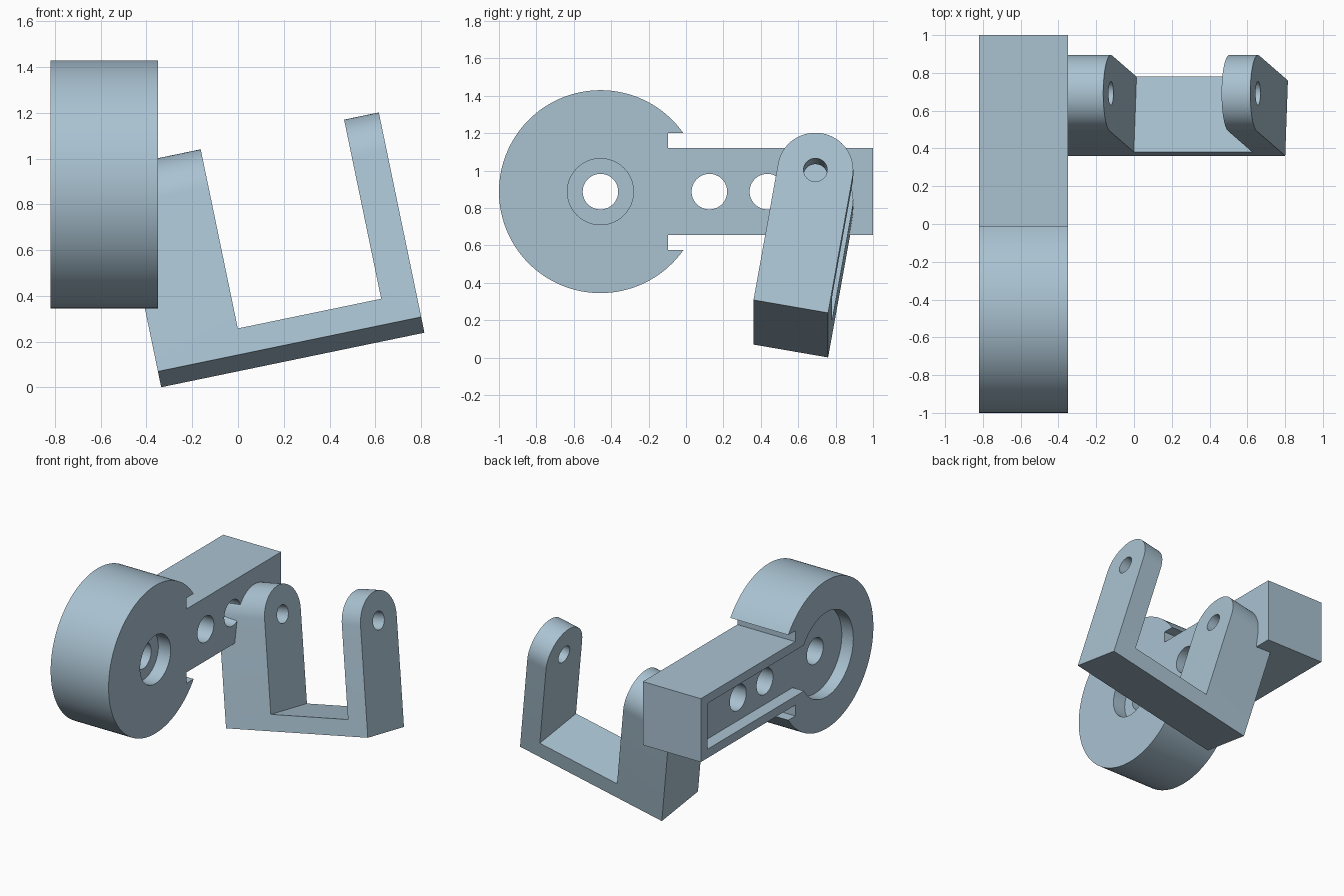
import bpy, bmesh
from math import sin, cos, asin, pi, radians
from mathutils import Matrix, Vector

if "Cube" in bpy.data.objects:
    bpy.data.objects.remove(bpy.data.objects["Cube"])

steel = bpy.data.materials.new("steel blue")
steel.diffuse_color = (0.40, 0.54, 0.64, 1)
steel.use_nodes = True
steel.node_tree.nodes["Principled BSDF"].inputs["Base Color"].default_value = steel.diffuse_color


def arc(cy, cz, r, a0, a1, n):
    """Points on an arc in the y-z plane, both ends included."""
    return [(cy + r * cos(a0 + (a1 - a0) * i / n), cz + r * sin(a0 + (a1 - a0) * i / n))
            for i in range(n + 1)]


def circle(cy, cz, r, n=48):
    return arc(cy, cz, r, 0, 2 * pi, n)[:-1]


def prism(name, outline, x0, x1):
    """Extrude a y-z outline along x."""
    bm = bmesh.new()
    face = bm.faces.new([bm.verts.new((x0, y, z)) for y, z in outline])
    ext = bmesh.ops.extrude_face_region(bm, geom=[face])["geom"]
    moved = [v for v in ext if isinstance(v, bmesh.types.BMVert)]
    bmesh.ops.translate(bm, verts=moved, vec=(x1 - x0, 0, 0))
    bmesh.ops.recalc_face_normals(bm, faces=bm.faces)
    mesh = bpy.data.meshes.new(name)
    bm.to_mesh(mesh)
    bm.free()
    mesh.materials.append(steel)
    ob = bpy.data.objects.new(name, mesh)
    bpy.context.collection.objects.link(ob)
    return ob


def cut(ob, outline, x0, x1):
    """Subtract an extruded outline from an object."""
    cutter = prism("cutter", outline, x0, x1)
    cutter.hide_render = True
    mod = ob.modifiers.new("cut", "BOOLEAN")
    mod.operation, mod.solver, mod.object = "DIFFERENCE", "EXACT", cutter
    bpy.context.view_layer.objects.active = ob
    bpy.ops.object.modifier_apply(modifier=mod.name)
    bpy.data.objects.remove(cutter)


def finish(ob):
    bpy.ops.object.select_all(action="DESELECT")
    ob.select_set(True)
    bpy.context.view_layer.objects.active = ob
    bpy.ops.object.shade_smooth_by_angle(angle=radians(30))


# Wheel-ended arm: notched disc and straight bar in one outline
X0, X1, CY, CZ, R = -0.82, -0.35, -0.4575, 0.8875, 0.5425
BAR, LIP, NOTCH = 0.2325, 0.3125, -0.095
t = asin(LIP / R)
outline = arc(CY, CZ, R, t, 2 * pi - t, 96)
outline += [(NOTCH, CZ - LIP), (NOTCH, CZ - BAR), (1, CZ - BAR),
            (1, CZ + BAR), (NOTCH, CZ + BAR), (NOTCH, CZ + LIP)]
arm = prism("wheel_arm", outline, X0, X1)

# Keyhole pocket on the outer side
PR, PH = 0.31, 0.168
t = asin(PH / PR)
pocket = arc(CY, CZ, PR, t, 2 * pi - t, 64) + [(0.92, CZ - PH), (0.92, CZ + PH)]
cut(arm, pocket, X0 - 0.1, X0 + 0.093)

# Counterbore on the inner side and three through holes
cut(arm, circle(CY, CZ, 0.177), X1 - 0.1, X1 + 0.1)
for y in (CY, 0.125, 0.435):
    cut(arm, circle(y, CZ, 0.095), X0 - 0.1, X1 + 0.1)
finish(arm)

# Tilted fork bracket: rounded block with a gap and a pin hole
L, D, C = 1.175, 0.405, 0.757
fork = prism("fork_bracket", [(0, 0), (D, 0)] + arc(D / 2, C, D / 2, 0, pi, 32), 0, L)
cut(fork, [(-0.1, 0.115), (D + 0.1, 0.115), (D + 0.1, 1.2), (-0.1, 1.2)], 0.38, L - 0.155)
cut(fork, circle(D / 2, C, 0.0635, 32), -0.1, L + 0.1)
tilt = Matrix.Rotation(radians(-11.7), 4, "Y") @ Matrix.Rotation(radians(-10), 4, "X")
fork.data.transform(Matrix.Translation(Vector((-0.35, 0.361, 0.07))) @ tilt)
finish(fork)
